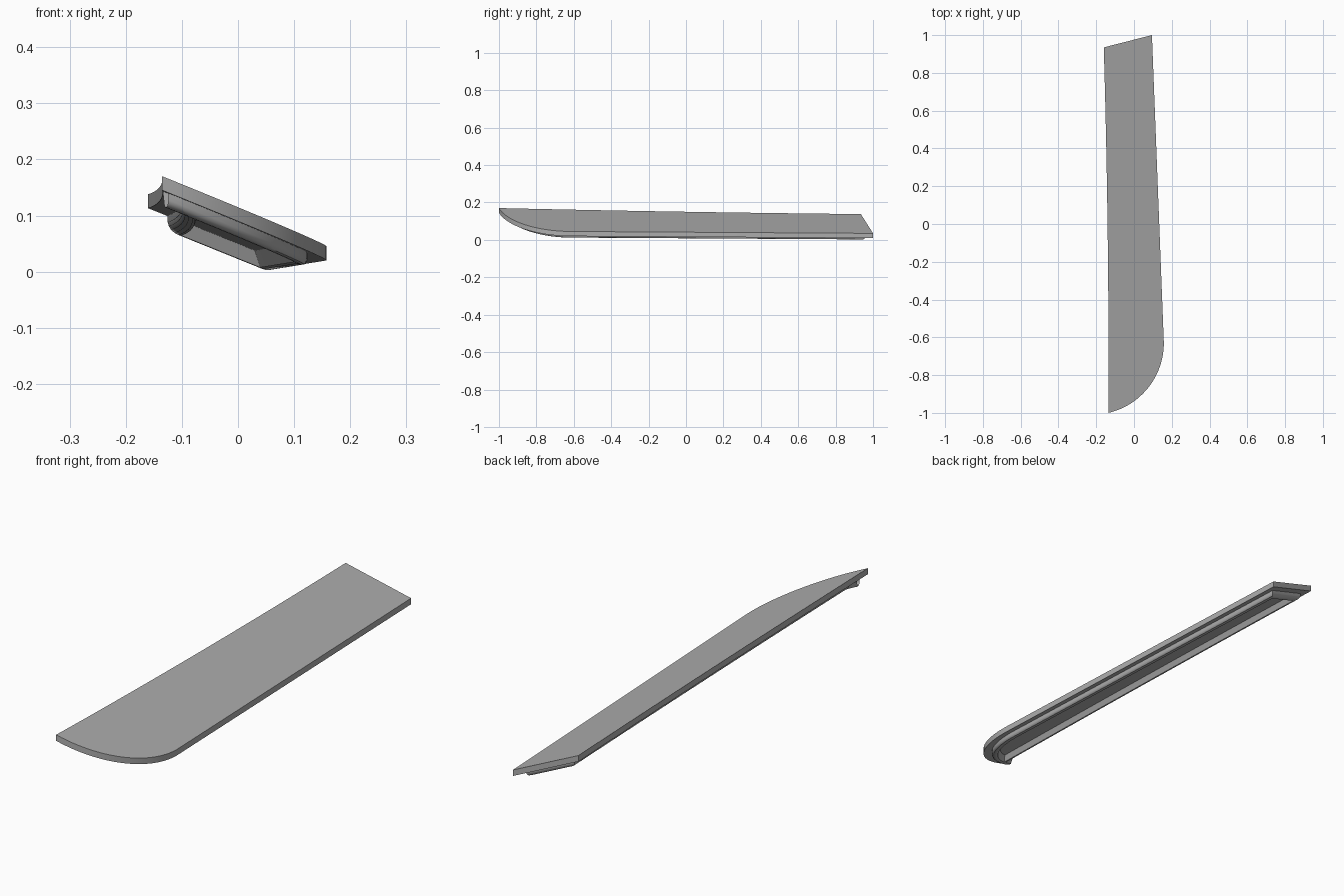
import bpy
import bmesh
import math
from mathutils import Vector

cube = bpy.data.objects.get("Cube")
if cube:
    bpy.data.objects.remove(cube)

grey = bpy.data.materials.new("plain grey")
grey.use_nodes = True
colour = (0.42, 0.42, 0.42, 1)
grey.diffuse_color = colour
grey.node_tree.nodes["Principled BSDF"].inputs["Base Color"].default_value = colour

THICK = 0.025


def on_plane(p, drop):
    """Lift a plan point onto the tilted plane, then lower it."""
    return (p.x, p.y, 0.0945 - 0.399 * p.x - 0.0217 * p.y - drop)


def plan_outline():
    pts = []
    # Rounded front, swept from the left corner to the long right edge
    radius, steps = 0.38, 24
    for i in range(steps + 1):
        a = math.radians(-76.8 * (1 - i / steps))
        pts.append(Vector((-0.222 + radius * math.cos(a), -0.63 + radius * math.sin(a))))
    # Square back end
    pts.append(Vector((0.095, 1.0)))
    # Slightly bowed inner edge
    for i in range(12):
        y = 0.935 - 1.935 * i / 12
        pts.append(Vector((-0.14 - 0.0134 * y - 0.0085 * y * y, y)))
    return pts


def inset(pts, d):
    """Mitred inward offset of an anticlockwise outline."""
    out = []
    for i, p in enumerate(pts):
        e1 = (p - pts[i - 1]).normalized()
        e2 = (pts[(i + 1) % len(pts)] - p).normalized()
        n1, n2 = Vector((-e1.y, e1.x)), Vector((-e2.y, e2.x))
        out.append(p + (n1 + n2) * d / (1 + n1.dot(n2)))
    return out


def loft(name, loops, closed):
    bm = bmesh.new()
    rings = [[bm.verts.new(co) for co in loop] for loop in loops]
    n = len(rings[0])
    pairs = list(zip(rings, rings[1:]))
    if closed:
        pairs.append((rings[-1], rings[0]))
    else:
        bm.faces.new(rings[0])
        bm.faces.new(rings[-1])
    for a, b in pairs:
        for i in range(n):
            j = (i + 1) % n
            bm.faces.new((a[i], a[j], b[j], b[i]))
    bmesh.ops.recalc_face_normals(bm, faces=bm.faces)
    mesh = bpy.data.meshes.new(name)
    bm.to_mesh(mesh)
    bm.free()
    mesh.materials.append(grey)
    ob = bpy.data.objects.new(name, mesh)
    bpy.context.collection.objects.link(ob)
    bpy.ops.object.select_all(action="DESELECT")
    ob.select_set(True)
    bpy.context.view_layer.objects.active = ob
    bpy.ops.object.shade_smooth_by_angle(angle=math.radians(32))


outline = plan_outline()

# Tilted flat panel
loft("panel", [[on_plane(p, d) for p in outline] for d in (0, THICK)], False)

# Raised rim under the panel: rounded outside, sloped inside (inset, depth)
profile = [(0.034, -0.004), (0.034, 0.012), (0.036, 0.018), (0.040, 0.023),
           (0.046, 0.026), (0.053, 0.027), (0.058, 0.026), (0.070, -0.004)]
loft("underside_rim",
     [[on_plane(p, THICK + depth) for p in inset(outline, d)] for d, depth in profile],
     True)
